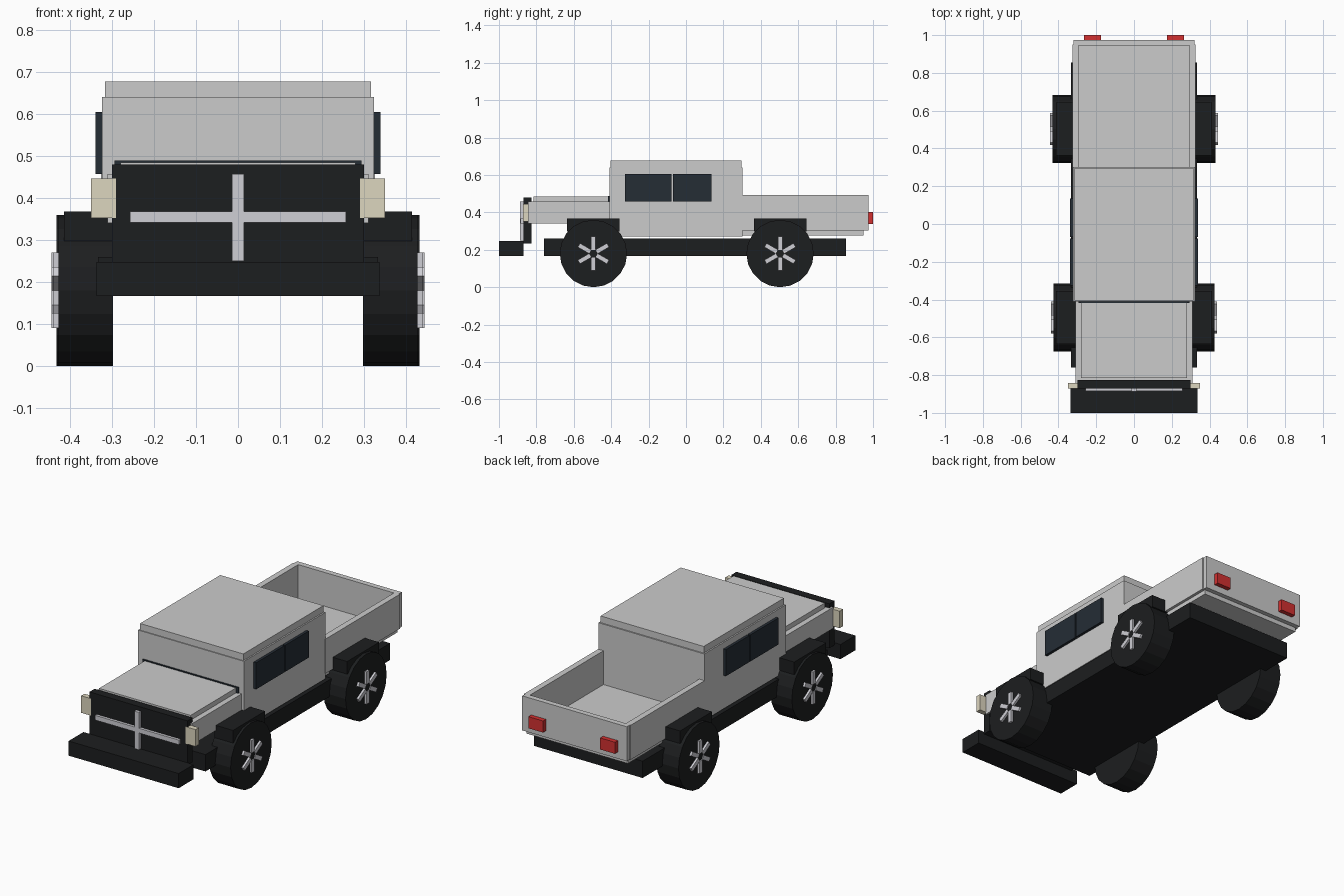
import bpy, bmesh, math
from mathutils import Matrix, Vector

if "Cube" in bpy.data.objects:
    bpy.data.objects.remove(bpy.data.objects["Cube"])


def material(name, r, g, b):
    m = bpy.data.materials.new(name)
    m.diffuse_color = (r, g, b, 1)
    m.use_nodes = True
    m.node_tree.nodes["Principled BSDF"].inputs["Base Color"].default_value = m.diffuse_color
    return m


BLACK = material("black", 0.012, 0.013, 0.014)
GLASS = material("glass", 0.018, 0.026, 0.036)
CHROME = material("chrome", 0.62, 0.62, 0.66)
CREAM = material("cream", 0.72, 0.67, 0.52)
RED = material("red", 0.65, 0.03, 0.03)


def finish(name, bm, mat):
    mesh = bpy.data.meshes.new(name)
    bm.to_mesh(mesh)
    bm.free()
    ob = bpy.data.objects.new(name, mesh)
    bpy.context.collection.objects.link(ob)
    if mat:
        mesh.materials.append(mat)
    return ob


def add_box(bm, x, y, z, rot=None):
    c = Vector(((x[0] + x[1]) / 2, (y[0] + y[1]) / 2, (z[0] + z[1]) / 2))
    s = (x[1] - x[0], y[1] - y[0], z[1] - z[0], 1)
    m = Matrix.Translation(c) @ Matrix.Diagonal(s)
    bmesh.ops.create_cube(bm, size=1, matrix=(rot @ m) if rot else m)


def box(name, x, y, z, mat=None):
    bm = bmesh.new()
    add_box(bm, x, y, z)
    return finish(name, bm, mat)


def centred(name, half, y, z, mat=None):
    return box(name, (-half, half), y, z, mat)


def pair(name, x, y, z, mat=None):
    box(name + "_right", x, y, z, mat)
    box(name + "_left", (-x[1], -x[0]), y, z, mat)


# Frame and front end
centred("chassis", 0.333, (-0.76, 0.855), (0.167, 0.26), BLACK)
centred("front_bumper", 0.337, (-1.0, -0.87), (0.167, 0.248), BLACK)
centred("grille", 0.30, (-0.87, -0.825), (0.235, 0.48), BLACK)
centred("grille_bar_horizontal", 0.257, (-0.885, -0.868), (0.342, 0.368), CHROME)
centred("grille_bar_vertical", 0.014, (-0.887, -0.868), (0.25, 0.457), CHROME)
pair("headlight", (0.29, 0.35), (-0.872, -0.843), (0.352, 0.446), CREAM)

# Bonnet
centred("hood", 0.31, (-0.845, -0.40), (0.34, 0.457))
centred("hood_panel", 0.28, (-0.815, -0.405), (0.457, 0.484))
centred("windshield_base", 0.294, (-0.417, -0.39), (0.44, 0.489), GLASS)

# Cab
centred("cab", 0.324, (-0.41, 0.303), (0.272, 0.64))
centred("roof", 0.316, (-0.405, 0.296), (0.64, 0.677))
pair("front_window", (0.32, 0.339), (-0.325, -0.078), (0.457, 0.604), GLASS)
pair("rear_window", (0.32, 0.339), (-0.07, 0.135), (0.457, 0.604), GLASS)

# Cargo bed
centred("bed_floor", 0.31, (0.30, 0.95), (0.277, 0.306))
pair("bed_side", (0.293, 0.326), (0.30, 0.95), (0.302, 0.493))
centred("tailgate", 0.32, (0.945, 0.975), (0.302, 0.493))
pair("tail_light", (0.175, 0.265), (0.97, 1.0), (0.338, 0.402), RED)


# Wheels: faceted tyre, hub and six spokes
def wheel(tag, side, y, outer):
    centre = Vector((0, y, 0.18))
    across = Matrix.Rotation(math.radians(90), 4, 'Y')

    def disc(name, r, x0, x1, n):
        bm = bmesh.new()
        pos = Matrix.Translation(centre + Vector((side * (x0 + x1) / 2, 0, 0)))
        bmesh.ops.create_cone(bm, cap_ends=True, segments=n, radius1=r, radius2=r,
                              depth=x1 - x0, matrix=pos @ across)
        return finish(name + "_" + tag, bm, BLACK)

    disc("tyre", 0.18, 0.297, outer, 20)
    disc("hub", 0.022, outer - 0.01, outer + 0.008, 12)
    bm = bmesh.new()
    xs = sorted((side * (outer - 0.01), side * (outer + 0.012)))
    for i in range(6):
        rot = Matrix.Translation(centre) @ Matrix.Rotation(i * math.pi / 3, 4, 'X')
        add_box(bm, xs, (-0.012, 0.012), (0.02, 0.09), rot)
    finish("spokes_" + tag, bm, CHROME)


for place, y, outer in (("front", -0.495, 0.427), ("rear", 0.503, 0.432)):
    for hand, side in (("right", 1), ("left", -1)):
        wheel(place + "_" + hand, side, y, outer)
    # Fender over each wheel
    pair(place + "_fender", (0.30, 0.414), (y - 0.14, y + 0.14), (0.298, 0.368), BLACK)
